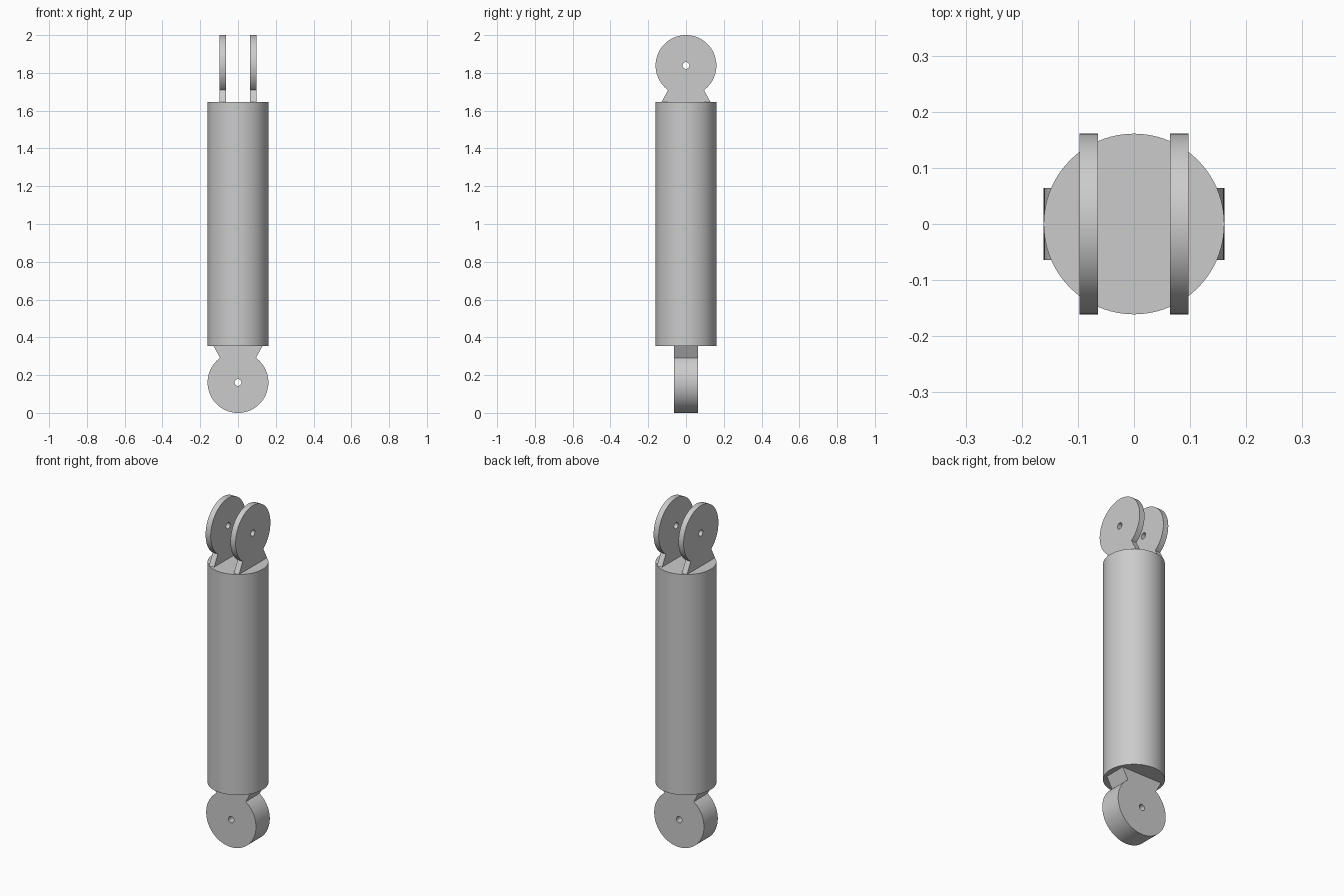
import bpy, bmesh
from math import sin, cos, pi, asin
from mathutils import Matrix, Vector

cube = bpy.data.objects.get("Cube")
if cube:
    bpy.data.objects.remove(cube, do_unlink=True)

RADIUS = 0.161           # barrel and eye discs share one radius
BODY_BOTTOM, BODY_TOP = 0.355, 1.645
HOLE = 0.018
NECK_HALF, FLARE_HALF = 0.095, 0.13

grey = bpy.data.materials.new("plain_grey")
grey.use_nodes = True
colour = (0.6, 0.6, 0.6, 1)
grey.diffuse_color = colour
grey.node_tree.nodes["Principled BSDF"].inputs["Base Color"].default_value = colour


def finish(name, bm):
    bmesh.ops.recalc_face_normals(bm, faces=bm.faces)
    mesh = bpy.data.meshes.new(name)
    bm.to_mesh(mesh)
    bm.free()
    mesh.materials.append(grey)
    obj = bpy.data.objects.new(name, mesh)
    bpy.context.collection.objects.link(obj)
    bpy.ops.object.select_all(action='DESELECT')
    obj.select_set(True)
    bpy.context.view_layer.objects.active = obj
    bpy.ops.object.shade_smooth_by_angle(angle=pi / 6)
    return obj


def arc(radius, start, end, steps):
    return [(radius * cos(start + (end - start) * i / steps),
             radius * sin(start + (end - start) * i / steps)) for i in range(steps + 1)]


def lug(name, y_min, y_max, matrix):
    """Drilled disc with a flared neck, extruded along y and then placed."""
    neck = pi / 2 - asin(NECK_HALF / RADIUS)
    flare_z = BODY_BOTTOM - RADIUS
    outline = arc(RADIUS, pi - neck, 2 * pi + neck, 64)
    outline += [(FLARE_HALF, flare_z), (-FLARE_HALF, flare_z)]
    hole = arc(HOLE, 0, 2 * pi, 24)[:-1]
    bm = bmesh.new()
    edges = []
    for loop in (outline, hole):
        verts = [bm.verts.new((x, y_min, z + RADIUS)) for x, z in loop]
        edges += [bm.edges.new((verts[i - 1], verts[i])) for i in range(len(verts))]
    bmesh.ops.triangle_fill(bm, edges=edges, use_beauty=True)
    grown = bmesh.ops.extrude_face_region(bm, geom=bm.faces[:], use_keep_orig=True)
    moved = [g for g in grown["geom"] if isinstance(g, bmesh.types.BMVert)]
    bmesh.ops.translate(bm, verts=moved, vec=Vector((0, y_max - y_min, 0)))
    bm.transform(matrix)
    return finish(name, bm)


# Cylindrical barrel
bm = bmesh.new()
bmesh.ops.create_cone(bm, cap_ends=True, segments=72, radius1=RADIUS, radius2=RADIUS,
                      depth=BODY_TOP - BODY_BOTTOM, matrix=Matrix.Translation((0, 0, 1)))
finish("barrel", bm)

# Single thick eye below
lug("lower_eye", -0.064, 0.064, Matrix.Identity(4))

# Pair of thin clevis plates above, upside down and turned a quarter
flip = (Matrix.Translation((0, 0, 2)) @ Matrix.Rotation(pi / 2, 4, 'Z')
        @ Matrix.Rotation(pi, 4, 'X'))
lug("left_clevis_plate", 0.064, 0.097, flip)
lug("right_clevis_plate", -0.097, -0.064, flip)
